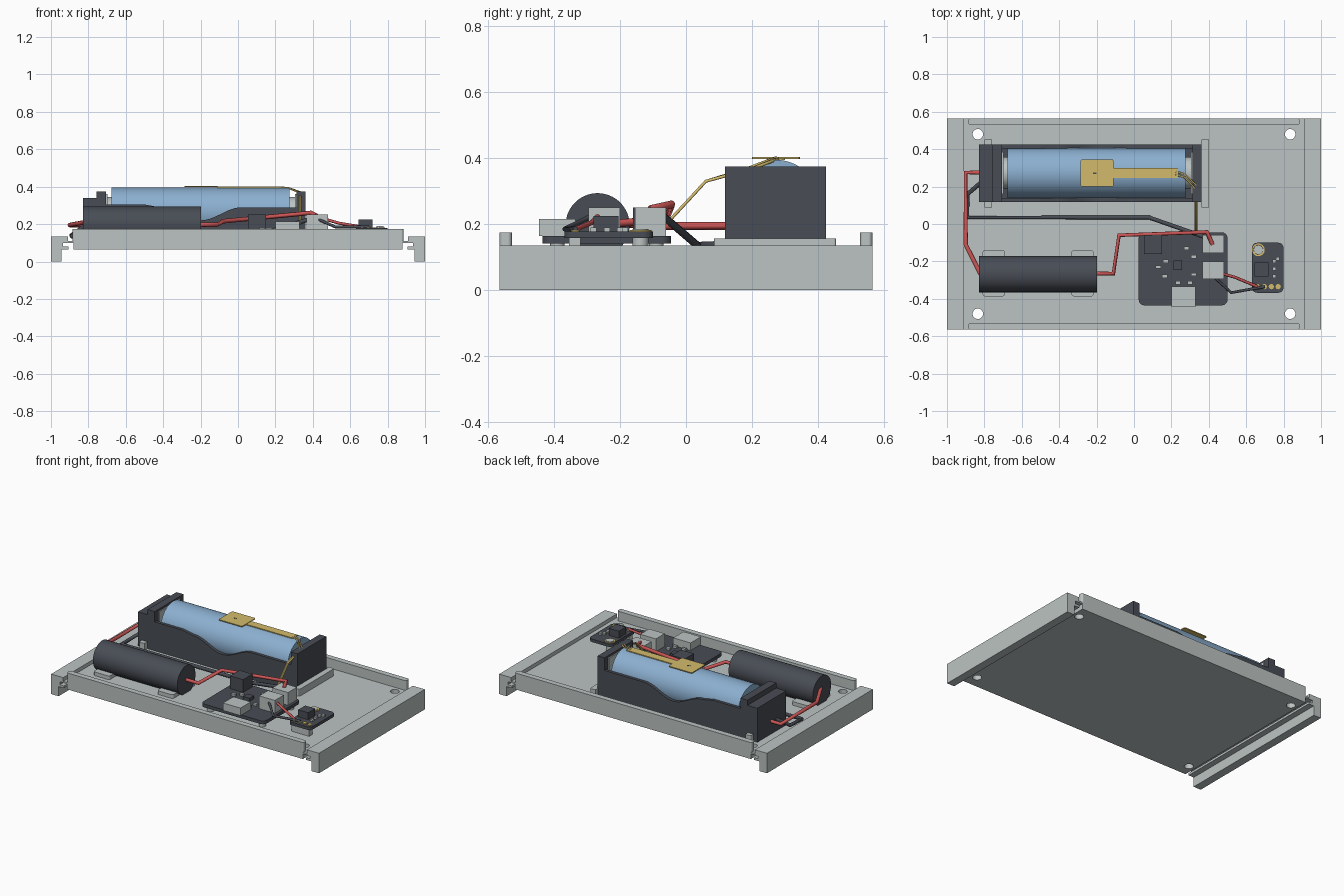
import bpy, bmesh, math
from mathutils import Vector, Matrix

cube = bpy.data.objects.get("Cube")
if cube:
    bpy.data.objects.remove(cube, do_unlink=True)


def material(name, r, g, b):
    m = bpy.data.materials.new(name)
    m.use_nodes = True
    m.diffuse_color = (r, g, b, 1)
    m.node_tree.nodes["Principled BSDF"].inputs["Base Color"].default_value = (r, g, b, 1)
    return m


GREY = material("light grey", 0.50, 0.55, 0.54)
DARK = material("charcoal", 0.065, 0.073, 0.09)
BLUE = material("cell blue", 0.26, 0.43, 0.63)
RED = material("wire red", 0.60, 0.09, 0.09)
GOLD = material("tape gold", 0.65, 0.50, 0.15)


def finish(name, bm, mat):
    bmesh.ops.recalc_face_normals(bm, faces=bm.faces[:])
    me = bpy.data.meshes.new(name)
    bm.to_mesh(me)
    bm.free()
    me.materials.append(mat)
    ob = bpy.data.objects.new(name, me)
    bpy.context.collection.objects.link(ob)
    return ob


def smooth(ob):
    bpy.ops.object.select_all(action='DESELECT')
    ob.select_set(True)
    bpy.context.view_layer.objects.active = ob
    bpy.ops.object.shade_smooth_by_angle(angle=math.radians(35))


def box(name, x, y, z, mat):
    bm = bmesh.new()
    bmesh.ops.create_cube(bm, size=1)
    for v in bm.verts:
        v.co = [(r[0] + r[1]) / 2 + c * (r[1] - r[0]) for r, c in zip((x, y, z), v.co)]
    return finish(name, bm, mat)


def prism(name, pts, lo, hi, mat, axis='Y'):
    """Extrude an outline along Y (points are x, z) or Z (points are x, y)."""
    bm = bmesh.new()
    place = (lambda p, d: (p[0], d, p[1])) if axis == 'Y' else (lambda p, d: (p[0], p[1], d))
    face = bm.faces.new([bm.verts.new(place(p, lo)) for p in pts])
    new = bmesh.ops.extrude_face_region(bm, geom=[face])["geom"]
    shift = Vector(place((0, 0), hi - lo))
    bmesh.ops.translate(bm, vec=shift, verts=[v for v in new if isinstance(v, bmesh.types.BMVert)])
    return finish(name, bm, mat)


def rounded(x, y, r, steps=5):
    pts = []
    for cx, cy, a in ((x[1] - r, y[1] - r, 0), (x[0] + r, y[1] - r, 90),
                      (x[0] + r, y[0] + r, 180), (x[1] - r, y[0] + r, 270)):
        for i in range(steps + 1):
            t = math.radians(a + 90 * i / steps)
            pts.append((cx + r * math.cos(t), cy + r * math.sin(t)))
    return pts


def cylinder(name, centre, radius, length, mat, axis='Z', sides=48):
    bm = bmesh.new()
    bmesh.ops.create_cone(bm, cap_ends=True, segments=sides, radius1=radius, radius2=radius, depth=length)
    if axis == 'X':
        bm.transform(Matrix.Rotation(math.pi / 2, 4, 'Y'))
    bm.transform(Matrix.Translation(centre))
    ob = finish(name, bm, mat)
    smooth(ob)
    return ob


def wire(name, pts, radius, mat):
    cu = bpy.data.curves.new(name, 'CURVE')
    cu.dimensions = '3D'
    cu.bevel_depth = radius
    cu.bevel_resolution = 2
    cu.use_fill_caps = True
    sp = cu.splines.new('POLY')
    sp.points.add(len(pts) - 1)
    for p, co in zip(sp.points, pts):
        p.co = (*co, 1)
    cu.materials.append(mat)
    ob = bpy.data.objects.new(name, cu)
    bpy.context.collection.objects.link(ob)


def cut(ob, cutter):
    m = ob.modifiers.new("cut", 'BOOLEAN')
    m.object = cutter
    m.solver = 'EXACT'
    cutter.hide_render = True
    cutter.hide_set(True)


# Base tray: end caps with feet and side grooves, plus the floor
FLOOR = 0.11
half = [(-0.91, FLOOR), (-0.91, 0.135), (-1, 0.135), (-1, 0), (-0.945, 0), (-0.945, 0.065),
        (-0.905, 0.065), (-0.905, 0.08), (-0.935, 0.08), (-0.935, 0.1), (-0.88, 0.1), (-0.88, 0.064)]
tray = prism("base_tray", half + [(-x, z) for x, z in reversed(half)], -0.565, 0.565, GREY)
for sx in (-1, 1):
    for sy in (-1, 1):
        hole = cylinder("screw_hole_cutter", (sx * 0.835, sy * 0.48, 0.1), 0.028, 0.3, GREY, sides=24)
        cut(tray, hole)

# Long side rails
for side, y in (("front", (-0.565, -0.528)), ("back", (0.528, 0.565))):
    prism(side + "_rail", rounded((-0.885, 0.885), y, 0.012), FLOOR - 0.01, 0.175, GREY, 'Z')

# Battery holder
box("holder_floor", (-0.83, 0.36), (0.118, 0.425), (FLOOR, 0.135), DARK)
top = []
for i in range(25):
    x = -0.42 + 0.44 * i / 24
    top.append((x, 0.29 - 0.035 * (1 + math.cos(math.pi * (x + 0.2) / 0.22))))
wall = [(-0.71, FLOOR), (-0.71, 0.305), (-0.5, 0.305)] + top + [(0.32, 0.29), (0.32, FLOOR)]
for side, y in (("front", 0.118), ("back", 0.405)):
    prism("holder_%s_wall" % side, wall, y, y + 0.02, DARK)
box("holder_left_end", (0.312, 0.362), (0.118, 0.425), (FLOOR, 0.375), DARK)
box("holder_right_end", (-0.757, -0.705), (0.118, 0.425), (FLOOR, 0.375), DARK)
box("holder_outer_block", (-0.83, -0.757), (0.118, 0.425), (FLOOR, 0.34), DARK)
for name, x in (("right", -0.80), ("left", 0.36)):
    prism(name + "_holder_bracket", rounded((x, x + 0.04), (0.085, 0.455), 0.008), FLOOR, 0.157, GREY, 'Z')

# Battery cell and its contacts
cylinder("battery_cell", (-0.2, 0.272, 0.261), 0.134, 0.95, BLUE, 'X', 64)
for x in (-0.69, 0.29):
    cylinder("battery_cap", (x, 0.272, 0.261), 0.085, 0.03, GREY, 'X')
for x in (-0.702, 0.308):
    box("contact_plate", (x - 0.004, x + 0.004), (0.16, 0.385), (0.14, 0.36), GREY)

# Temperature sensor tape, strip and leads
prism("sensor_tape", rounded((-0.285, -0.11), (0.2, 0.345), 0.008), 0.397, 0.403, GOLD, 'Z')
box("sensor_strip", (-0.11, 0.235), (0.245, 0.3), (0.394, 0.4), GOLD)
box("sensor_tip", (-0.22, -0.2), (0.268, 0.276), (0.402, 0.405), DARK)
for d in (0, 0.016):
    wire("sensor_lead", [(0.22, 0.265 + d, 0.397), (0.27, 0.25 + d, 0.393), (0.327 + d / 2, 0.19 + d, 0.37),
                         (0.327 + d / 2, 0.06, 0.33), (0.327 + d / 2, -0.06, 0.2)], 0.005, GOLD)

# Power cylinder on two saddles
cylinder("power_cylinder", (-0.513, -0.268, 0.197), 0.097, 0.63, DARK, 'X', 64)
for x in (-0.81, -0.335):
    prism("cylinder_saddle", rounded((x, x + 0.12), (-0.387, -0.14), 0.015), FLOOR, 0.135, GREY, 'Z')

# Main circuit board with its standoffs and components
prism("main_board", rounded((0.025, 0.5), (-0.435, -0.045), 0.03), 0.142, 0.164, DARK, 'Z')
for x in (0.07, 0.455):
    for y in (-0.39, -0.09):
        cylinder("board_standoff", (x, y, 0.126), 0.022, 0.034, GREY, sides=24)
box("usb_socket", (0.2, 0.33), (-0.445, -0.335), (0.164, 0.215), GREY)
for y in (-0.295, -0.155):
    box("wire_socket", (0.365, 0.482), (y, y + 0.095), (0.164, 0.25), GREY)
box("switch_block", (0.053, 0.15), (-0.16, -0.06), (0.164, 0.25), DARK)
box("main_chip", (0.21, 0.257), (-0.245, -0.195), (0.164, 0.185), DARK)
for x, y in ((0.28, -0.13), (0.13, -0.23), (0.165, -0.28), (0.32, -0.175),
             (0.32, -0.27), (0.235, -0.315), (0.3, -0.315), (0.17, -0.2)):
    box("small_component", (x - 0.014, x + 0.014), (y - 0.009, y + 0.009), (0.164, 0.178), GREY)

# Small sensor board on posts, with a ring around its mounting hole
outline = rounded((0.63, 0.8), (-0.368, -0.1), 0.03)
board = prism("sensor_board", outline, 0.158, 0.178, DARK, 'Z')
ring = cylinder("mounting_ring", (0.665, -0.138, 0.178), 0.034, 0.008, GOLD, sides=32)
cylinder("mounting_post", (0.665, -0.138, 0.147), 0.024, 0.076, GREY, sides=32)
cut(ring, cylinder("ring_cutter", (0.665, -0.138, 0.18), 0.025, 0.03, GOLD, sides=32))
box("sensor_post", (0.65, 0.78), (-0.355, -0.32), (FLOOR, 0.158), GREY)
box("sensor_chip", (0.645, 0.72), (-0.28, -0.205), (0.178, 0.225), DARK)
for i in range(4):
    cylinder("solder_pad", (0.66 + i * 0.037, -0.335, 0.179), 0.014, 0.008, GOLD, sides=16)
for x, y in ((0.75, -0.2), (0.75, -0.24), (0.75, -0.28), (0.768, -0.185)):
    box("sensor_component", (x - 0.01, x + 0.01), (y - 0.009, y + 0.009), (0.178, 0.19), GREY)

# Power wires
wire("red_battery_wire", [(-0.82, 0.275, 0.195), (-0.9, 0.275, 0.195), (-0.9, -0.11, 0.195),
                          (-0.82, -0.268, 0.21)], 0.012, RED)
wire("red_board_wire", [(-0.21, -0.265, 0.197), (-0.11, -0.265, 0.197), (-0.08, -0.06, 0.215),
                        (0.39, -0.043, 0.26), (0.42, -0.11, 0.245)], 0.012, RED)
wire("black_battery_wire", [(-0.82, 0.22, 0.19), (-0.89, 0.16, 0.14), (-0.89, 0.035, 0.135),
                            (0.08, 0.035, 0.135), (0.38, -0.07, 0.225)], 0.012, DARK)
wire("red_sensor_wire", [(0.47, -0.265, 0.225), (0.54, -0.285, 0.205), (0.66, -0.335, 0.185)], 0.008, RED)
wire("black_sensor_wire", [(0.43, -0.285, 0.225), (0.52, -0.367, 0.185), (0.7, -0.335, 0.185)], 0.008, DARK)
